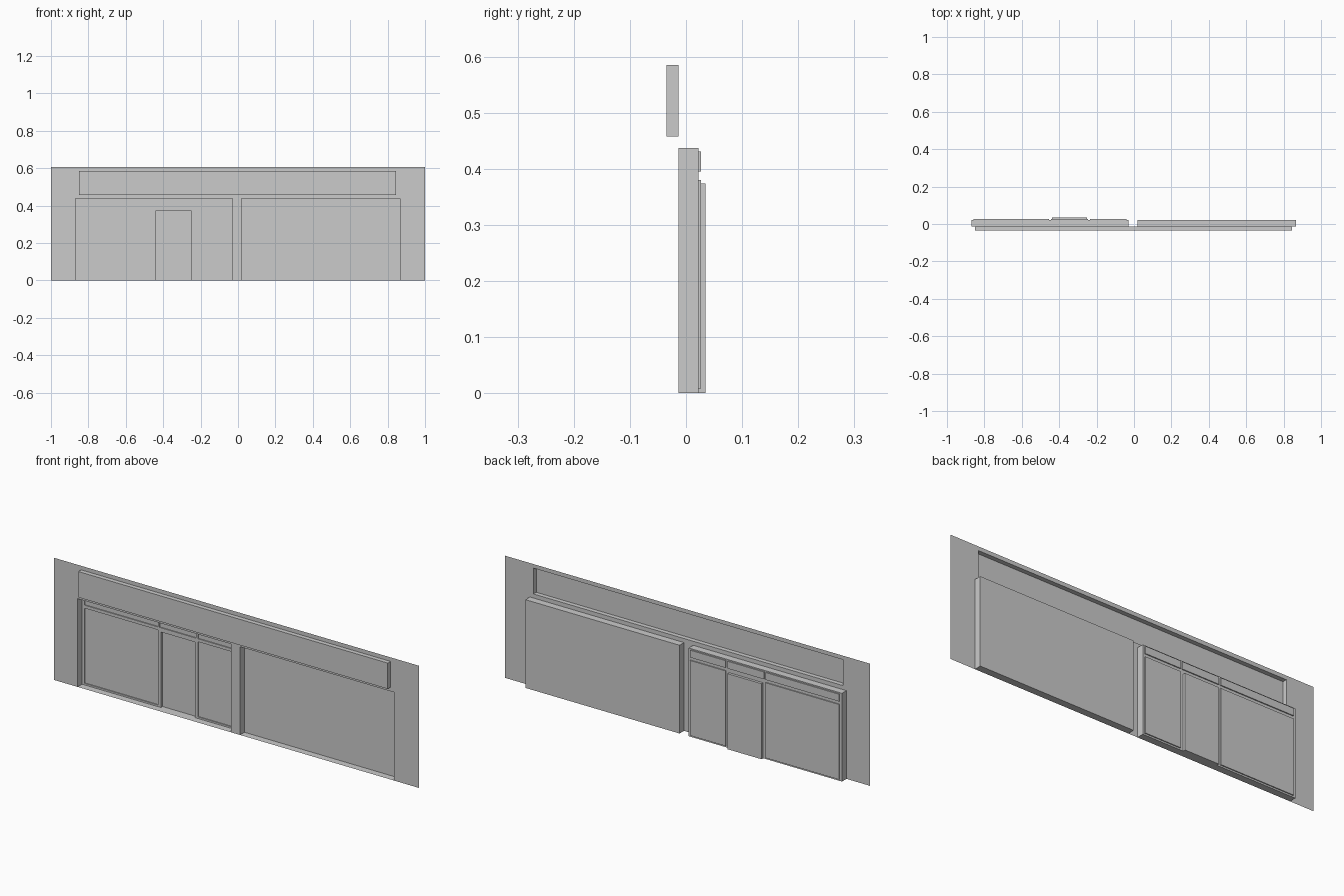
import bpy
import bmesh

cube = bpy.data.objects.get("Cube")
if cube:
    bpy.data.objects.remove(cube)

GREY = (0.6, 0.6, 0.6, 1)
grey = bpy.data.materials.new("plain grey")
grey.use_nodes = True
grey.diffuse_color = GREY
grey.node_tree.nodes["Principled BSDF"].inputs["Base Color"].default_value = GREY


def finish(name, bm):
    mesh = bpy.data.meshes.new(name)
    bm.to_mesh(mesh)
    bm.free()
    mesh.materials.append(grey)
    obj = bpy.data.objects.new(name, mesh)
    bpy.context.collection.objects.link(obj)


def sheet(name, outline, y, holes=()):
    """Flat upright sheet facing -y, with rectangular openings (x0, x1, z0, z1)."""
    rects = [outline, *holes]
    xs = sorted({x for r in rects for x in r[:2]})
    zs = sorted({z for r in rects for z in r[2:]})
    bm = bmesh.new()
    verts = {(x, z): bm.verts.new((x, y, z)) for x in xs for z in zs}
    for xa, xb in zip(xs, xs[1:]):
        for za, zb in zip(zs, zs[1:]):
            mx, mz = (xa + xb) / 2, (za + zb) / 2
            if any(h[0] < mx < h[1] and h[2] < mz < h[3] for h in holes):
                continue
            bm.faces.new([verts[p] for p in ((xa, za), (xb, za), (xb, zb), (xa, zb))])
    bmesh.ops.delete(bm, geom=[v for v in bm.verts if not v.link_faces], context='VERTS')
    bmesh.ops.dissolve_limit(bm, angle_limit=0.01, verts=bm.verts, edges=bm.edges)
    finish(name, bm)


def pocket(name, rect, y_rim, y_end, capped=True):
    """Four side walls from the rim to the end plane, closed by a flat panel."""
    x0, x1, z0, z1 = rect
    corners = ((x0, z0), (x1, z0), (x1, z1), (x0, z1))
    bm = bmesh.new()
    rim = [bm.verts.new((x, y_rim, z)) for x, z in corners]
    end = [bm.verts.new((x, y_end, z)) for x, z in corners]
    for i in range(4):
        j = (i + 1) % 4
        bm.faces.new((rim[i], rim[j], end[j], end[i]))
    if capped:
        bm.faces.new(end)
    finish(name, bm)


WALL_Y, BACK_Y, PANEL_Y, DOOR_Y, SIGN_Y = -0.013, 0.022, 0.027, 0.035, -0.035

# Main wall with its openings
sign = (-0.85, 0.845, 0.457, 0.585)
shop_bay = (-0.87, -0.03, 0, 0.437)
blank_bay = (0.02, 0.865, 0, 0.437)
sheet("facade_wall", (-1, 1, 0, 0.605), WALL_Y, (sign, shop_bay, blank_bay))

# Sign board projecting forward, and blank bay set back
pocket("sign_board", sign, WALL_Y, SIGN_Y)
pocket("blank_bay", blank_bay, WALL_Y, BACK_Y)

# Shopfront bay: reveal, frame, windows, transoms and door
panels = {
    "wide_window": (-0.857, -0.455, 0.008, 0.38),
    "narrow_window": (-0.235, -0.04, 0.008, 0.38),
    "wide_transom": (-0.857, -0.455, 0.395, 0.431),
    "door_transom": (-0.445, -0.245, 0.395, 0.431),
    "narrow_transom": (-0.235, -0.04, 0.395, 0.431),
    "door": (-0.438, -0.252, 0, 0.374),
}
pocket("shop_bay_reveal", shop_bay, WALL_Y, BACK_Y, capped=False)
sheet("shopfront_frame", shop_bay, BACK_Y, list(panels.values()))
for name, rect in panels.items():
    pocket(name, rect, BACK_Y, DOOR_Y if name == "door" else PANEL_Y)
